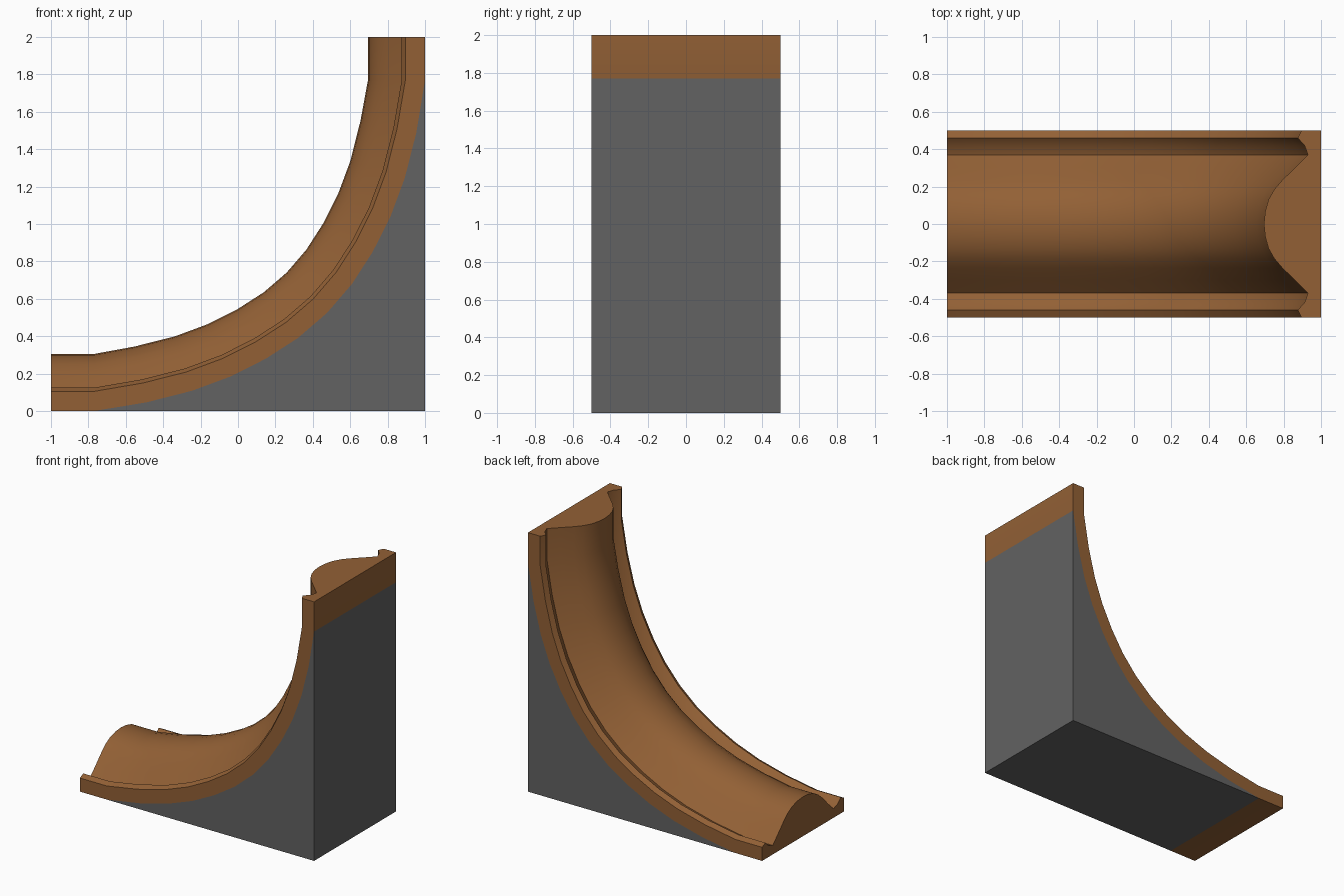
import bpy, bmesh
from math import radians
from mathutils import Vector

if "Cube" in bpy.data.objects:
    bpy.data.objects.remove(bpy.data.objects["Cube"])

# Inner crest line, lower half (x, z); the upper half mirrors across the diagonal
lower = [(-1, .305), (-.77, .305), (-.552, .345), (-.335, .4), (-.16, .465),
         (-.002, .545), (.138, .635)]
crest = lower + [(.26, .74)] + [(1 - z, 1 - x) for x, z in reversed(lower)]
crest = [Vector(p) for p in crest]
CREST_H = .305

# Path normals: flat at the straight ends, averaged along the bend
normals = []
for i in range(len(crest)):
    if i < 2:
        n = Vector((0, 1))
    elif i > len(crest) - 3:
        n = Vector((-1, 0))
    else:
        t = (crest[i + 1] - crest[i - 1]).normalized()
        n = Vector((-t.y, t.x))
    normals.append(n)
base = [c - n * CREST_H for c, n in zip(crest, normals)]

# Half cross-section (y, height): lip, gutter, rounded hump
half = [(.5, 0), (.5, .105), (.46, .125), (.42, .088), (.37, .07), (.30, .14),
        (.235, .207), (.185, .25), (.13, .281), (.065, .299)]
section = half + [(0, CREST_H)] + [(-y, h) for y, h in reversed(half)]


def loft(name, rings, color):
    """Join equal rings into a closed solid with one flat colour."""
    bm = bmesh.new()
    loops = [[bm.verts.new(p) for p in r] for r in rings]
    k = len(rings[0])
    for a, b in zip(loops, loops[1:]):
        for j in range(k):
            bm.faces.new((a[j], a[(j + 1) % k], b[(j + 1) % k], b[j]))
    bm.faces.new(loops[0])
    bm.faces.new(loops[-1])
    bmesh.ops.recalc_face_normals(bm, faces=bm.faces)
    me = bpy.data.meshes.new(name)
    bm.to_mesh(me)
    bm.free()
    ob = bpy.data.objects.new(name, me)
    bpy.context.collection.objects.link(ob)
    mat = bpy.data.materials.new(name + "_colour")
    mat.diffuse_color = (*color, 1)
    mat.use_nodes = True
    mat.node_tree.nodes["Principled BSDF"].inputs["Base Color"].default_value = mat.diffuse_color
    me.materials.append(mat)
    return ob


# Curved track swept along the bend
track = loft("curved_track", [[(b.x + n.x * h, y, b.y + n.y * h) for y, h in section]
                              for b, n in zip(base, normals)], (.29, .118, .036))
bpy.context.view_layer.objects.active = track
track.select_set(True)
bpy.ops.object.shade_smooth_by_angle(angle=radians(30))

# Dark grey support filling the corner beneath the bend
outline = [(b.x, b.y) for b in base[1:-1]] + [(1, 0)]
loft("corner_support", [[(x, y, z) for x, z in outline] for y in (-.5, .5)],
     (.122, .122, .122))
